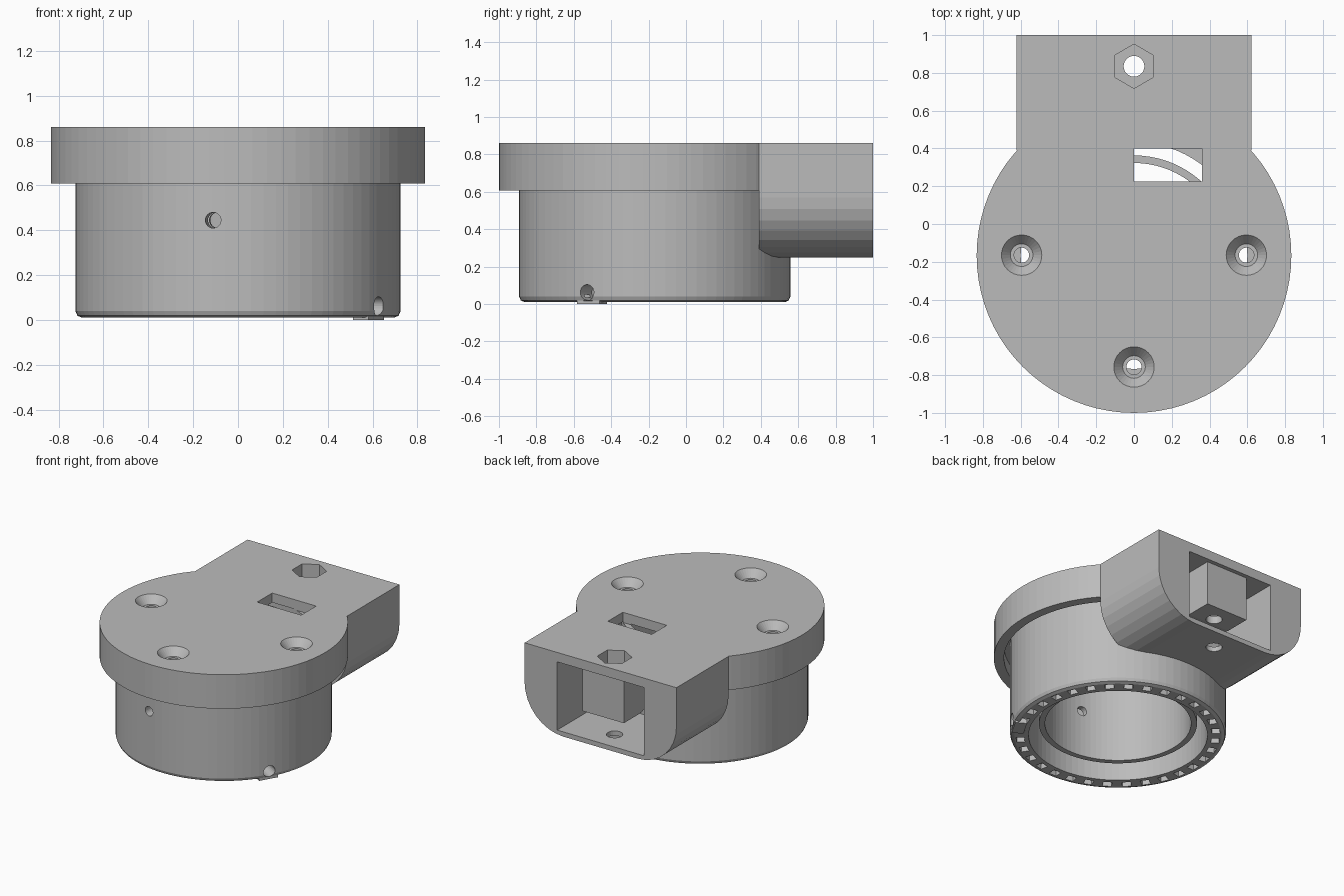
import bpy, bmesh, math
from mathutils import Matrix, Vector

if "Cube" in bpy.data.objects:
    bpy.data.objects.remove(bpy.data.objects["Cube"])

CY = -0.167          # y of the round body's axis
SEG = 80

grey = bpy.data.materials.new("plain grey")
grey.diffuse_color = (0.5, 0.5, 0.5, 1)
grey.use_nodes = True
grey.node_tree.nodes["Principled BSDF"].inputs["Base Color"].default_value = grey.diffuse_color


def to_object(name, bm):
    bmesh.ops.recalc_face_normals(bm, faces=bm.faces)
    me = bpy.data.meshes.new(name)
    bm.to_mesh(me)
    bm.free()
    me.materials.append(grey)
    ob = bpy.data.objects.new(name, me)
    bpy.context.collection.objects.link(ob)
    return ob


def lathe(name, profile):
    """Closed (r, z) profile spun about the body axis."""
    bm = bmesh.new()
    vs = [bm.verts.new((r, CY, z)) for r, z in profile]
    es = [bm.edges.new((vs[i], vs[(i + 1) % len(vs)])) for i in range(len(vs))]
    bmesh.ops.spin(bm, geom=vs + es, cent=(0, CY, 0), axis=(0, 0, 1),
                   angle=math.tau, steps=SEG, use_merge=True)
    bmesh.ops.remove_doubles(bm, verts=bm.verts, dist=1e-5)
    bmesh.ops.dissolve_degenerate(bm, edges=bm.edges, dist=1e-6)
    return to_object(name, bm)


def prism(name, pts, place):
    """Outline extruded between two positions; place(u, v, end) -> xyz."""
    bm = bmesh.new()
    a, b = ([bm.verts.new(place(u, v, e)) for u, v in pts] for e in (0, 1))
    bm.faces.new(a)
    bm.faces.new(b[::-1])
    n = len(pts)
    for i in range(n):
        j = (i + 1) % n
        bm.faces.new((a[i], b[i], b[j], a[j]))
    return to_object(name, bm)


def box(name, x0, x1, y0, y1, z0, z1):
    return prism(name, [(x0, y0), (x1, y0), (x1, y1), (x0, y1)],
                 lambda u, v, e: (u, v, (z0, z1)[e]))


def rod(name, p0, p1, r0, r1=None, n=24):
    """Cylinder or cone from p0 to p1."""
    p0, p1 = Vector(p0), Vector(p1)
    d = p1 - p0
    m = Matrix.Translation((p0 + p1) / 2) @ d.to_track_quat('Z', 'Y').to_matrix().to_4x4()
    bm = bmesh.new()
    bmesh.ops.create_cone(bm, cap_ends=True, segments=n, radius1=r0,
                          radius2=r0 if r1 is None else r1, depth=d.length, matrix=m)
    return to_object(name, bm)


def boolean(target, tool, op='DIFFERENCE'):
    mod = target.modifiers.new("cut", 'BOOLEAN')
    mod.operation, mod.solver, mod.object = op, 'EXACT', tool
    bpy.context.view_layer.update()
    dg = bpy.context.evaluated_depsgraph_get()
    me = bpy.data.meshes.new_from_object(target.evaluated_get(dg))
    target.modifiers.clear()
    target.data = me
    bpy.data.objects.remove(tool)


def arc(cx, cz, r, a0, a1, n=8):
    return [(cx + r * math.cos(math.radians(a0 + (a1 - a0) * i / n)),
             cz + r * math.sin(math.radians(a0 + (a1 - a0) * i / n))) for i in range(n + 1)]


# round body: flanged lid, outer wall, inner tube and the gap between them
housing = lathe("housing", [
    (0.6, 0.01), (0.695, 0.01), (0.716, 0.019), (0.725, 0.04), (0.725, 0.70),
    (0.765, 0.70), (0.765, 0.608), (0.833, 0.608), (0.833, 0.86), (0, 0.86),
    (0, 0.79), (0.49, 0.79), (0.49, 0.10), (0.53, 0.10), (0.53, 0.79), (0.6, 0.79)])

# rear arm with rounded lower corners, hollowed where it meets the body
arm = prism("arm", [(0.622, 0.86)] + arc(0.302, 0.57, 0.32, 0, -90)
            + arc(-0.302, 0.57, 0.32, -90, -180) + [(-0.622, 0.86)],
            lambda u, v, e: (u, (0.39, 1.0)[e], v))
boolean(arm, rod("body_clearance", (0, CY, 0), (0, CY, 1), 0.67, n=SEG))
boolean(housing, arm, 'UNION')

# pocket open to the back, with the nut block hanging inside it
boolean(housing, box("pocket", -0.355, 0.355, 0.465, 1.1, 0.285, 0.79))
block = prism("nut_block", [(0.97, 0.82), (0.97, 0.465)]
              + arc(0.78, 0.545, 0.08, -90, -180, 6) + [(0.70, 0.82)],
              lambda u, v, e: ((-0.17, 0.17)[e], u, v))
boolean(housing, block, 'UNION')
boolean(housing, rod("nut_recess", (0, 0.835, 0.52), (0, 0.835, 0.9), 0.117, n=6))
boolean(housing, rod("bolt_hole", (0, 0.835, 0.2), (0, 0.835, 0.9), 0.055))

# rectangular window in the lid
boolean(housing, box("window", 0.0, 0.36, 0.225, 0.40, 0.785, 0.9))

# three countersunk screw holes
for x, y in ((-0.595, -0.165), (0.595, -0.165), (0, -0.757)):
    boolean(housing, rod("countersink", (x, y, 0.805), (x, y, 0.8601), 0.06, 0.107, 32))
    boolean(housing, rod("screw_hole", (x, y, 0.5), (x, y, 0.84), 0.04))

# ring of slots in the bottom rim
bm = bmesh.new()
for i in range(32):
    m = (Matrix.Translation((0, CY, 0.02)) @ Matrix.Rotation(math.tau * i / 32, 4, 'Z')
         @ Matrix.Translation((0.657, 0, 0)) @ Matrix.Diagonal((0.055, 0.06, 0.06, 1)))
    bmesh.ops.create_cube(bm, size=1, matrix=m)
boolean(housing, to_object("rim_slots", bm))

# small tab under the rim and the two radial pin holes
t = math.radians(-30)
bm = bmesh.new()
bmesh.ops.create_cube(bm, size=1, matrix=Matrix.Translation((0, CY, 0)) @ Matrix.Rotation(t, 4, 'Z')
                      @ Matrix.Translation((0.672, 0, 0.0175)) @ Matrix.Diagonal((0.08, 0.14, 0.035, 1)))
boolean(housing, to_object("rim_tab", bm), 'UNION')
c, s = math.cos(t), math.sin(t)
boolean(housing, rod("side_pin_hole", (0.57 * c, CY + 0.57 * s, 0.062),
                     (0.78 * c, CY + 0.78 * s, 0.062), 0.042))
boolean(housing, rod("front_pin_hole", (-0.08, -0.55, 0.445), (-0.117, -0.95, 0.445), 0.035))
